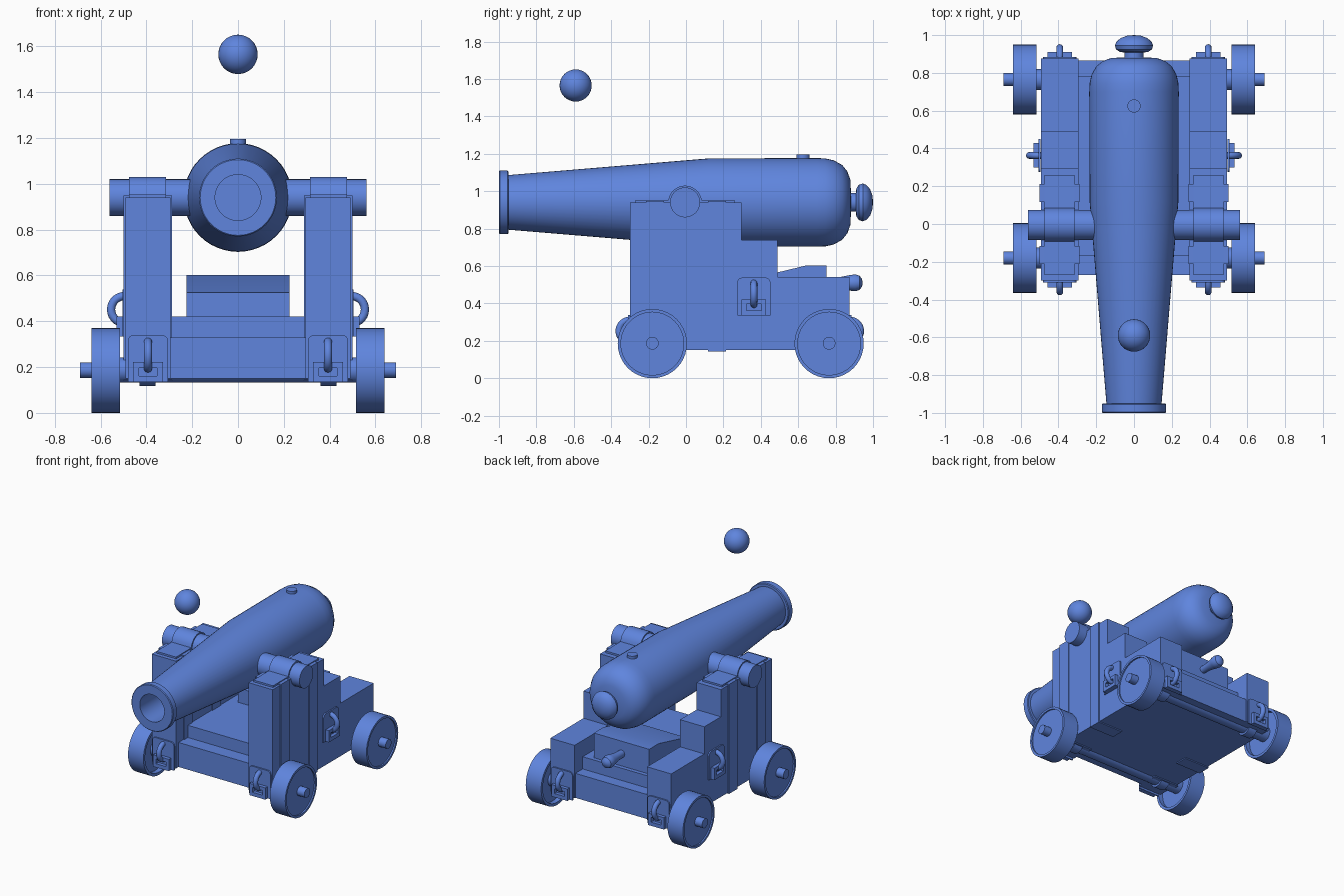
import bpy, bmesh, math
from mathutils import Vector, Matrix

if "Cube" in bpy.data.objects:
    bpy.data.objects.remove(bpy.data.objects["Cube"])

blue = bpy.data.materials.new("cast blue")
blue.diffuse_color = (0.115, 0.235, 0.73, 1)
blue.use_nodes = True
blue.node_tree.nodes["Principled BSDF"].inputs["Base Color"].default_value = blue.diffuse_color


def finish(name, bm, angle=35):
    bmesh.ops.recalc_face_normals(bm, faces=bm.faces)
    me = bpy.data.meshes.new(name)
    bm.to_mesh(me)
    bm.free()
    me.materials.append(blue)
    me.shade_smooth()
    me.set_sharp_from_angle(angle=math.radians(angle))
    ob = bpy.data.objects.new(name, me)
    bpy.context.collection.objects.link(ob)
    return ob


def box(name, x, y, z, matrix=None):
    bm = bmesh.new()
    bmesh.ops.create_cube(bm, size=1)
    for v in bm.verts:
        v.co = Vector([(a + b) / 2 + c * (b - a) for (a, b), c in zip((x, y, z), v.co)])
    if matrix:
        bm.transform(matrix)
    return finish(name, bm)


def prism(name, outline, x0, x1):
    """Extrude a (y, z) outline from x0 to x1."""
    bm = bmesh.new()
    face = bm.faces.new([bm.verts.new((x0, y, z)) for y, z in outline])
    out = bmesh.ops.extrude_face_region(bm, geom=[face])
    moved = [e for e in out["geom"] if isinstance(e, bmesh.types.BMVert)]
    bmesh.ops.translate(bm, verts=moved, vec=(x1 - x0, 0, 0))
    return finish(name, bm)


def lathe(name, profile, axis, loc=(0, 0, 0), segs=40, angle=35):
    """Revolve (radius, distance) pairs about an axis."""
    bm = bmesh.new()
    a = Vector(axis)
    u = a.orthogonal().normalized()
    w = a.cross(u)
    rings = []
    for r, t in profile:
        base = Vector(loc) + a * t
        if r == 0:
            rings.append([bm.verts.new(base)] * segs)
        else:
            rings.append([bm.verts.new(base + r * (u * math.cos(k * math.tau / segs)
                          + w * math.sin(k * math.tau / segs))) for k in range(segs)])
    for p, q in zip(rings, rings[1:]):
        for k in range(segs):
            n = (k + 1) % segs
            vs = list(dict.fromkeys((p[k], p[n], q[n], q[k])))
            bm.faces.new(vs)
    return finish(name, bm, angle)


def rod(name, r, t0, t1, axis, loc, segs=32):
    return lathe(name, [(0, t0), (r, t0), (r, t1), (0, t1)], axis, loc, segs)


def ring_fitting(name, matrix):
    """Backing plate, staple frame and ring; local -y points outward."""
    pts = [(-0.088, -0.117), (0.088, -0.117)]
    for cx, start in ((0.063, 0), (-0.063, 90)):
        for k in range(5):
            t = math.radians(start + k * 22.5)
            pts.append((cx + 0.025 * math.cos(t), 0.062 + 0.025 * math.sin(t)))
    bm = bmesh.new()
    face = bm.faces.new([bm.verts.new((x, 0, z)) for x, z in pts])
    out = bmesh.ops.extrude_face_region(bm, geom=[face])
    bmesh.ops.translate(bm, verts=[e for e in out["geom"] if isinstance(e, bmesh.types.BMVert)],
                        vec=(0, -0.01, 0))
    bm.transform(matrix)
    finish(name + "_plate", bm)
    for part, x, z in (("bottom", (-0.065, 0.065), (-0.117, -0.09)),
                       ("top", (-0.065, 0.065), (-0.055, -0.03)),
                       ("left", (-0.065, -0.04), (-0.09, -0.055)),
                       ("right", (0.04, 0.065), (-0.09, -0.055))):
        box(f"{name}_staple_{part}", x, (-0.036, -0.005), z, matrix)
    bm = bmesh.new()
    rows = []
    for i in range(28):
        a = i * math.tau / 28
        rows.append([bm.verts.new((0.018 * math.sin(b), (0.059 + 0.018 * math.cos(b)) * math.cos(a),
                                   (0.059 + 0.018 * math.cos(b)) * math.sin(a)))
                     for b in (j * math.tau / 12 for j in range(12))])
    for i in range(28):
        for j in range(12):
            p, q, n = rows[i], rows[(i + 1) % 28], (j + 1) % 12
            bm.faces.new((p[j], p[n], q[n], q[j]))
    bm.transform(matrix)
    finish(name + "_ring", bm, 60)


X, Y, Z = (1, 0, 0), (0, 1, 0), (0, 0, 1)

# Barrel with bore, muzzle ring, rounded breech and knob
AXIS = 0.94
lathe("barrel", [(0, -0.3), (0.1, -0.3), (0.1, -1.0), (0.165, -1.0), (0.17, -0.995),
                 (0.17, -0.955), (0.165, -0.95), (0.146, -0.95), (0.235, 0.12), (0.237, 0.7),
                 (0.235, 0.745), (0.225, 0.79), (0.2, 0.835), (0.165, 0.863), (0.12, 0.879),
                 (0.05, 0.882), (0.05, 0.908), (0.075, 0.911), (0.095, 0.925), (0.101, 0.945),
                 (0.093, 0.965), (0.07, 0.985), (0.035, 0.997), (0, 1.0)],
      Y, (0, 0, AXIS), 48, 30)
rod("vent", 0.035, 1.1, 1.195, Z, (0, 0.625, 0))
rod("trunnion", 0.08, -0.56, 0.56, X, (0, -0.005, AXIS), 40)

# Cannonball
lathe("ball", [(0.086 * math.sin(k * math.pi / 16) if 0 < k < 16 else 0,
                -0.086 * math.cos(k * math.pi / 16)) for k in range(17)],
      Z, (0, -0.59, 1.565), 32)

# Carriage bed, step and elevating wedge
box("bed", (-0.3, 0.3), (-0.27, 0.865), (0.15, 0.33))
box("bed_step", (-0.3, 0.3), (-0.17, 0.78), (0.33, 0.42))
prism("wedge", [(0.32, 0.42), (0.32, 0.525), (0.64, 0.602), (0.75, 0.602), (0.75, 0.42)],
      -0.225, 0.225)
lathe("wedge_handle", [(0, 0.74), (0.026, 0.74), (0.03, 0.82), (0.042, 0.88), (0.045, 0.905),
                       (0.038, 0.928), (0.02, 0.941), (0, 0.945)], Y, (0, 0, 0.51), 24)

cheek = [(-0.3, 0.15), (0.875, 0.15), (0.875, 0.54), (0.49, 0.54), (0.49, 0.74),
         (0.297, 0.74), (0.297, 0.94), (-0.3, 0.94)]
cap = [(-0.27, 0.935), (0.26, 0.935), (0.26, 0.953)]
cap += [(-0.005 + 0.09 * math.cos(t), AXIS + 0.09 * math.sin(t))
        for t in (math.radians(9 + k * 13.5) for k in range(13))] + [(-0.27, 0.953)]

for s, side in ((-1, "left"), (1, "right")):
    # Stepped cheeks with wrapping straps and trunnion caps
    prism(side + "_cheek", cheek, s * 0.295, s * 0.492)
    prism(side + "_trunnion_cap", cap, s * 0.315, s * 0.475)
    for y, end in ((-0.165, "front"), (0.165, "rear")):
        box(f"{side}_{end}_strap", sorted((s * 0.289, s * 0.5)), (y - 0.048, y + 0.048),
            (0.142, 0.948))

    # Wheels with shallow rims outside and hollow backs
    for y, end in ((-0.18, "front"), (0.765, "rear")):
        lathe(f"{side}_{end}_wheel", [(0, 0.55), (0.165, 0.55), (0.165, 0.515), (0.185, 0.515),
                                      (0.185, 0.64), (0.168, 0.64), (0.168, 0.63), (0, 0.63)],
              (s, 0, 0), (0, y, 0.185), 40)
        lathe(f"{side}_{end}_axle_clamp", [(0.05, 0.36), (0.068, 0.36), (0.068, 0.43),
                                           (0.05, 0.43)], (s, 0, 0), (0, y, 0.185), 24)

    # Ring fittings on the front, rear and outer side of each cheek
    ring_fitting(side + "_front", Matrix.Translation((s * 0.393, -0.3, 0.252)))
    ring_fitting(side + "_rear", Matrix.Translation((s * 0.393, 0.875, 0.252))
                 @ Matrix.Rotation(math.pi, 4, 'Z'))
    ring_fitting(side + "_side", Matrix.Translation((s * 0.495, 0.363, 0.451))
                 @ Matrix.Rotation(s * math.pi / 2, 4, 'Z'))

# Axles, thicker between the wheels
for y, end in ((-0.18, "front"), (0.765, "rear")):
    lathe(end + "_axle", [(0, -0.69), (0.034, -0.69), (0.034, -0.555), (0.055, -0.555),
                          (0.055, 0.555), (0.034, 0.555), (0.034, 0.69), (0, 0.69)],
          X, (0, y, 0.187), 28)
